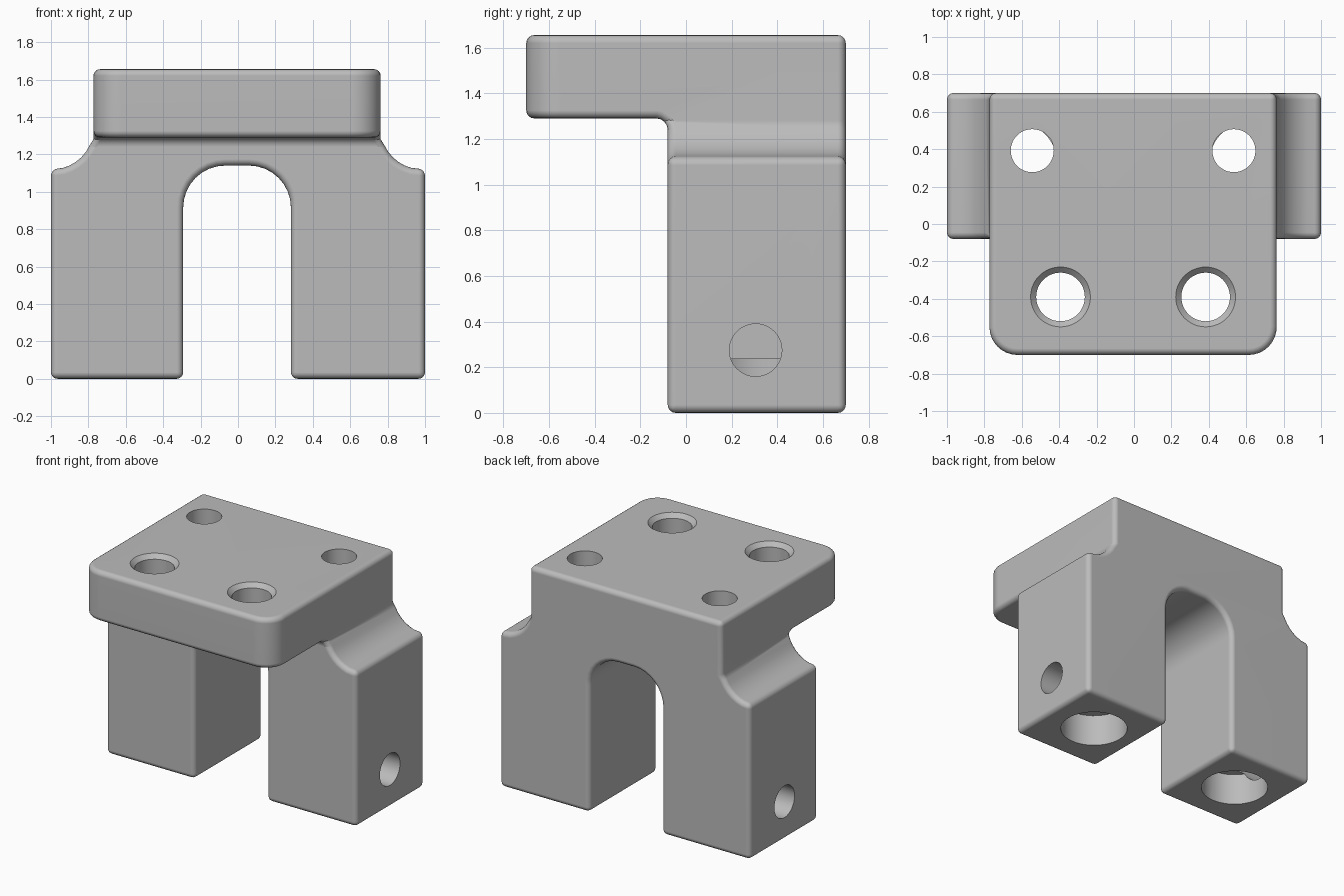
import bpy, bmesh, math
from mathutils import Matrix

old = bpy.data.objects.get("Cube")
if old:
    bpy.data.objects.remove(old, do_unlink=True)

CX = -0.005                      # centre line of the plate, arch and holes
TOP, UNDER = 1.655, 1.29         # plate top and underside
FRONT, BACK, LEG_FRONT = -0.70, 0.70, -0.08

metal = bpy.data.materials.new("plain grey")
metal.use_nodes = True
GREY = (0.5, 0.5, 0.5, 1)
metal.diffuse_color = GREY
metal.node_tree.nodes["Principled BSDF"].inputs["Base Color"].default_value = GREY


def new_object(name, bm):
    bmesh.ops.recalc_face_normals(bm, faces=bm.faces)
    mesh = bpy.data.meshes.new(name)
    bm.to_mesh(mesh)
    bm.free()
    mesh.materials.append(metal)
    ob = bpy.data.objects.new(name, mesh)
    bpy.context.collection.objects.link(ob)
    return ob


def extrude(name, points, direction):
    """Solid made by pushing a flat outline along a direction."""
    bm = bmesh.new()
    face = bm.faces.new([bm.verts.new(p) for p in points])
    moved = bmesh.ops.extrude_face_region(bm, geom=[face])["geom"]
    bmesh.ops.translate(bm, vec=direction, verts=[v for v in moved if isinstance(v, bmesh.types.BMVert)])
    return new_object(name, bm)


def arc(cx, cy, r, start, end, steps):
    angles = [math.radians(start + (end - start) * i / steps) for i in range(steps + 1)]
    return [(cx + r * math.cos(a), cy + r * math.sin(a)) for a in angles]


def rod(r1, r2, length, place):
    bm = bmesh.new()
    bmesh.ops.create_cone(bm, cap_ends=True, segments=48, radius1=r1, radius2=r2, depth=length, matrix=place)
    return new_object("hole_cutter", bm)


def apply(ob, kind, **settings):
    mod = ob.modifiers.new(kind.lower(), kind)
    for key, value in settings.items():
        setattr(mod, key, value)
    bpy.context.view_layer.objects.active = ob
    bpy.ops.object.modifier_apply(modifier=mod.name)


def combine(ob, other, operation):
    other.hide_render = True
    apply(ob, "BOOLEAN", object=other, operation=operation, solver="EXACT")
    bpy.data.objects.remove(other, do_unlink=True)


# Front outline: two legs, arch between them, hollow shoulders
def half_outline(side):
    x_plate, x_arch, r = 0.768, 0.288, 0.225
    arch = arc(x_arch - r, 1.14 - r, r, 90, 0, 8)
    shoulder = arc(0.988, 1.34, 0.22, 205, 255, 5)
    pts = [(CX + side * x, z) for x, z in arch + [(x_arch, 0)]]
    pts += [(side, 0), (side, 1.12)]
    pts += [(CX + side * x, z) for x, z in shoulder[::-1] + [(x_plate, 1.28), (x_plate, TOP)]]
    return pts


outline = half_outline(1) + half_outline(-1)[::-1]
bracket = extrude("bracket_body", [(x, -1, z) for x, z in outline], (0, 2, 0))

# Side outline: overhanging plate with a small fillet under it
fillet = arc(LEG_FRONT - 0.05, UNDER - 0.05, 0.05, 90, 0, 4)
side = [(FRONT, TOP), (FRONT, UNDER)] + fillet + [(LEG_FRONT, 0), (BACK, 0), (BACK, TOP)]
combine(bracket, extrude("side_shape", [(-1.2, y, z) for y, z in side], (2.4, 0, 0)), "INTERSECT")

# Large round on the front corners of the plate
bm = bmesh.new()
bm.from_mesh(bracket.data)
bmesh.ops.remove_doubles(bm, verts=bm.verts, dist=0.0005)
corners = [e for e in bm.edges if all(v.co.y < FRONT + 0.01 for v in e.verts)
           and abs(e.verts[0].co.z - e.verts[1].co.z) > 0.3]
bmesh.ops.bevel(bm, geom=corners, offset=0.15, segments=8, profile=0.5, affect="EDGES")
bm.to_mesh(bracket.data)
bm.free()

# Soft outer edges
apply(bracket, "BEVEL", width=0.035, segments=4, limit_method="ANGLE",
      angle_limit=math.radians(40), use_clamp_overlap=False)

# Holes, the same on both sides
for s in (1, -1):
    def upright(x, y, z):
        return Matrix.Translation((CX + s * x, y, z))
    holes = [
        rod(0.13, 0.13, 1, upright(0.388, -0.39, 1.5)),             # plate hole
        rod(0.12, 0.17, 0.05, upright(0.388, -0.39, TOP - 0.015)),  # countersink
        rod(0.115, 0.115, 2, upright(0.539, 0.392, 1.1)),           # long hole
        rod(0.23, 0.23, 0.435, upright(0.635, 0.32, 0.0175)),       # foot bore
        rod(0.115, 0.115, 0.5, Matrix.Translation((s * 0.95, 0.305, 0.275))
            @ Matrix.Rotation(math.pi / 2, 4, "Y")),                # side hole
    ]
    for hole in holes:
        combine(bracket, hole, "DIFFERENCE")

# Smooth rounds with crisp hole rims and level flats
bpy.ops.object.select_all(action="DESELECT")
bracket.select_set(True)
bpy.context.view_layer.objects.active = bracket
bpy.ops.object.shade_smooth_by_angle(angle=math.radians(35))
weighted = bracket.modifiers.new("level_flats", "WEIGHTED_NORMAL")
weighted.keep_sharp = True
